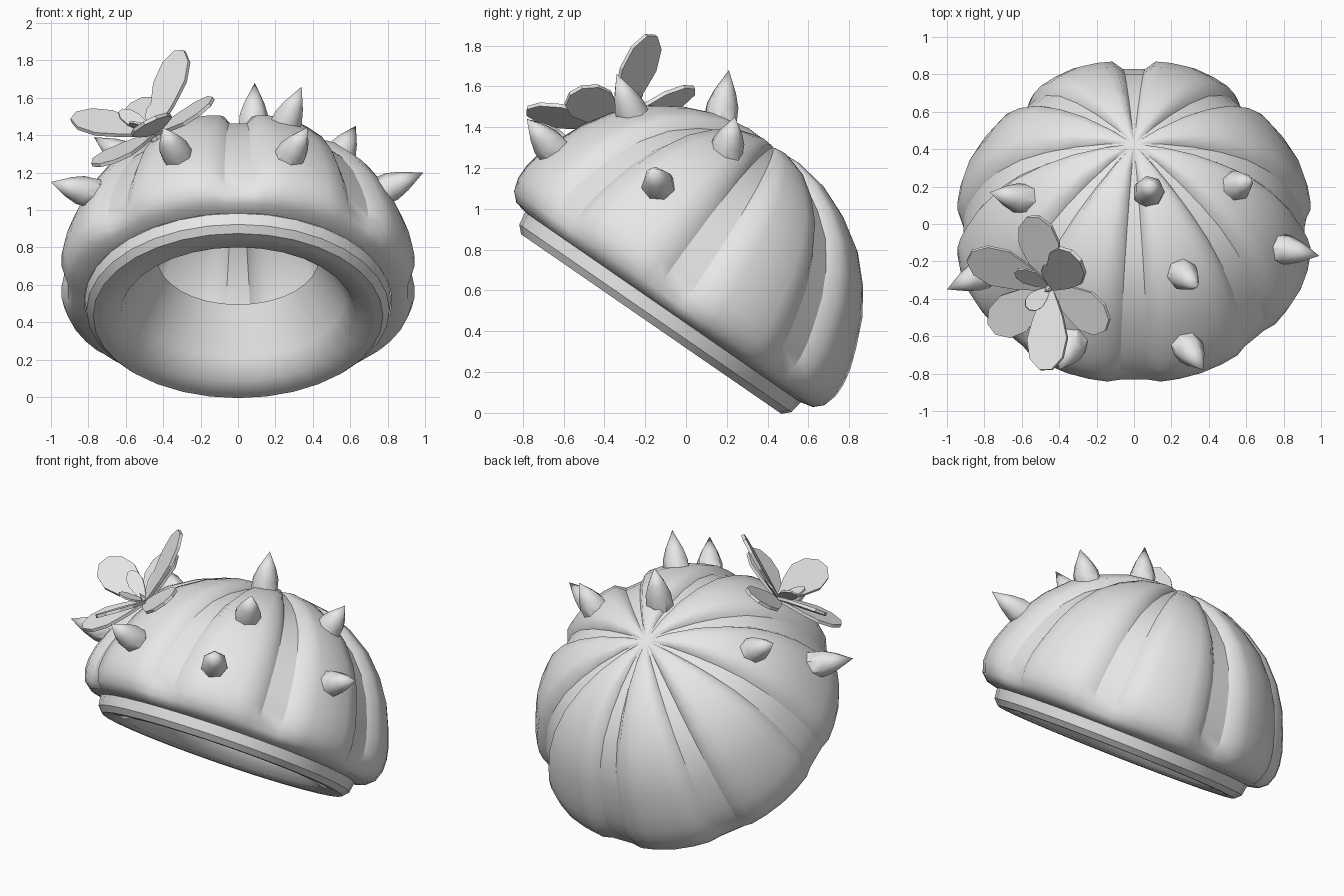
import bpy, bmesh, math
from mathutils import Vector, Matrix

cube = bpy.data.objects.get("Cube")
if cube:
    bpy.data.objects.remove(cube)

grey = bpy.data.materials.new("light_grey")
grey.use_nodes = True
grey.diffuse_color = (0.8, 0.8, 0.8, 1)
grey.node_tree.nodes["Principled BSDF"].inputs["Base Color"].default_value = (0.8, 0.8, 0.8, 1)

# Frame of the tilted hat: its axis leans to the back
TILT = Matrix.Translation((0, -0.17, 0.435)) @ Matrix.Rotation(math.radians(-34.6), 4, 'X')


def finish(name, bm, matrix, smooth=None, flip=False):
    bm.transform(matrix)
    bmesh.ops.recalc_face_normals(bm, faces=bm.faces)
    if flip:
        bmesh.ops.reverse_faces(bm, faces=bm.faces)
    mesh = bpy.data.meshes.new(name)
    bm.to_mesh(mesh)
    bm.free()
    mesh.materials.append(grey)
    obj = bpy.data.objects.new(name, mesh)
    bpy.context.collection.objects.link(obj)
    if smooth:
        bpy.ops.object.select_all(action='DESELECT')
        obj.select_set(True)
        bpy.context.view_layer.objects.active = obj
        bpy.ops.object.shade_smooth_by_angle(angle=math.radians(smooth))


def skin(bm, rings):
    """Join rings of equal vertex count with quads."""
    n = len(rings[0])
    for a, b in zip(rings, rings[1:]):
        for i in range(n):
            j = (i + 1) % n
            bm.faces.new((a[i], a[j], b[j], b[i]))


def ring(bm, radius, height, sides):
    return [bm.verts.new((radius * math.sin(math.tau * i / sides),
                          radius * math.cos(math.tau * i / sides), height))
            for i in range(sides)]


# Ribbed dome: (radius, height, groove strength) swept round eight ribs
dome_profile = [(0.82, 0.1, 0), (0.89, 0.115, 0.1), (0.935, 0.155, 0.5), (0.955, 0.22, 0.9),
                (0.955, 0.29, 1), (0.94, 0.37, 1), (0.905, 0.47, 1), (0.845, 0.61, 1),
                (0.76, 0.74, 1), (0.64, 0.865, 1), (0.49, 0.96, 1), (0.33, 1.025, 0.9),
                (0.16, 1.055, 0.5), (0.06, 1.055, 0.15)]
half_rib = [(4.6, 0.953), (8.8, 1.0), (15, 1.007)]
section = half_rib + [(22.5, 1.012)] + [(45 - a, m) for a, m in reversed(half_rib)]

bm = bmesh.new()
rings = []
for r, h, strength in dome_profile:
    loop = []
    for rib in range(8):
        for angle, scale in section:
            a = math.radians(angle + 45 * rib)
            m = 1 + (scale - 1) * strength
            loop.append(bm.verts.new((r * m * math.sin(a), r * m * math.cos(a),
                                      0.1 + (h - 0.1) * m)))
    rings.append(loop)
skin(bm, rings)
pole = bm.verts.new((0, 0, 1.05))
top = rings[-1]
for i, v in enumerate(top):
    bm.faces.new((v, top[(i + 1) % len(top)], pole))

# Crisp edges along the groove floors
for low, high, row in zip(rings, rings[1:], dome_profile):
    if row[2] >= 0.9:
        for i in range(len(low)):
            if i % len(section) in (0, len(section) - 1):
                bm.edges.get((low[i], high[i])).smooth = False
finish("ribbed_dome", bm, TILT, 60)

# Rim band under the dome
bm = bmesh.new()
rim_profile = [(0.73, 0), (0.775, 0), (0.81, 0.035), (0.82, 0.1)]
skin(bm, [ring(bm, r, h, 32) for r, h in rim_profile])
finish("rim_band", bm, TILT, 35)

# Lining with an open crown
bm = bmesh.new()
lining_profile = [(0.73, 0), (0.63, 0.01), (0.57, 0.12), (0.51, 0.23), (0.43, 0.37)]
skin(bm, [ring(bm, r, h, 32) for r, h in lining_profile])
finish("lining", bm, TILT, 80, flip=True)


def add_spike(name, base, tip, radius=0.085, sides=7):
    base, tip = Vector(base), Vector(tip)
    base -= (tip - base).normalized() * 0.04
    axis = tip - base
    bm = bmesh.new()
    rings = [ring(bm, radius * k, axis.length * t, sides)
             for t, k in ((0, 1), (0.35, 0.94), (0.6, 0.66))]
    skin(bm, rings)
    point = bm.verts.new((0, 0, axis.length))
    for i in range(sides):
        bm.faces.new((rings[-1][i], rings[-1][(i + 1) % sides], point))
    bm.faces.new(rings[0])
    turn = axis.to_track_quat('Z', 'Y').to_matrix().to_4x4()
    finish(name, bm, Matrix.Translation(base) @ turn, 50)


# Spikes: base and tip
spikes = [((0.08, 0.17, 1.45), (0.09, 0.21, 1.68)),
          ((0.25, -0.26, 1.45), (0.34, -0.34, 1.66)),
          ((0.54, 0.20, 1.29), (0.63, 0.24, 1.45)),
          ((0.77, -0.13, 1.10), (0.99, -0.17, 1.20)),
          ((0.28, -0.65, 1.29), (0.37, -0.78, 1.44)),
          ((-0.33, -0.64, 1.30), (-0.40, -0.78, 1.44)),
          ((-0.79, -0.26, 1.09), (-1.0, -0.35, 1.15)),
          ((-0.58, 0.13, 1.27), (-0.77, 0.17, 1.39))]
for number, (base, tip) in enumerate(spikes, 1):
    add_spike(f"spike_{number}", base, tip)

# Flower: flat petals round a centre on the right of the dome
centre = Vector((-0.45, -0.34, 1.41))
flower_axis = Vector((-0.4, -0.35, 0.85)).normalized()
outline = [(0, 0.15), (0.35, 0.72), (0.62, 1), (0.86, 0.82), (1, 0.3)]


def add_petal(name, tip, half_width, thickness):
    along = Vector(tip) - centre
    side = along.cross(flower_axis).normalized()
    normal = side.cross(along).normalized()
    bm = bmesh.new()
    edge = outline + [(t, -w) for t, w in reversed(outline)]
    layers = []
    for offset in (-thickness / 2, thickness / 2):
        layers.append([bm.verts.new(along * t + side * w * half_width + normal * offset)
                       for t, w in edge])
    skin(bm, layers)
    for layer in layers:
        bm.faces.new(layer)
    finish(name, bm, Matrix.Translation(centre))


outer_tips = [(-0.31, -0.17, 1.85), (-0.54, 0.04, 1.58), (-0.14, -0.54, 1.58),
              (-0.88, -0.17, 1.50), (-0.47, -0.78, 1.48), (-0.76, -0.56, 1.24)]
for number, tip in enumerate(outer_tips, 1):
    add_petal(f"outer_petal_{number}", tip, 0.118, 0.02)

inner_tips = [(-0.63, -0.25, 1.53), (-0.57, -0.45, 1.47), (-0.45, -0.22, 1.57)]
for number, tip in enumerate(inner_tips, 1):
    add_petal(f"inner_petal_{number}", tip, 0.05, 0.012)

# Flower heart
add_spike("flower_heart", centre - flower_axis * 0.04, centre + flower_axis * 0.07, 0.035, 6)
